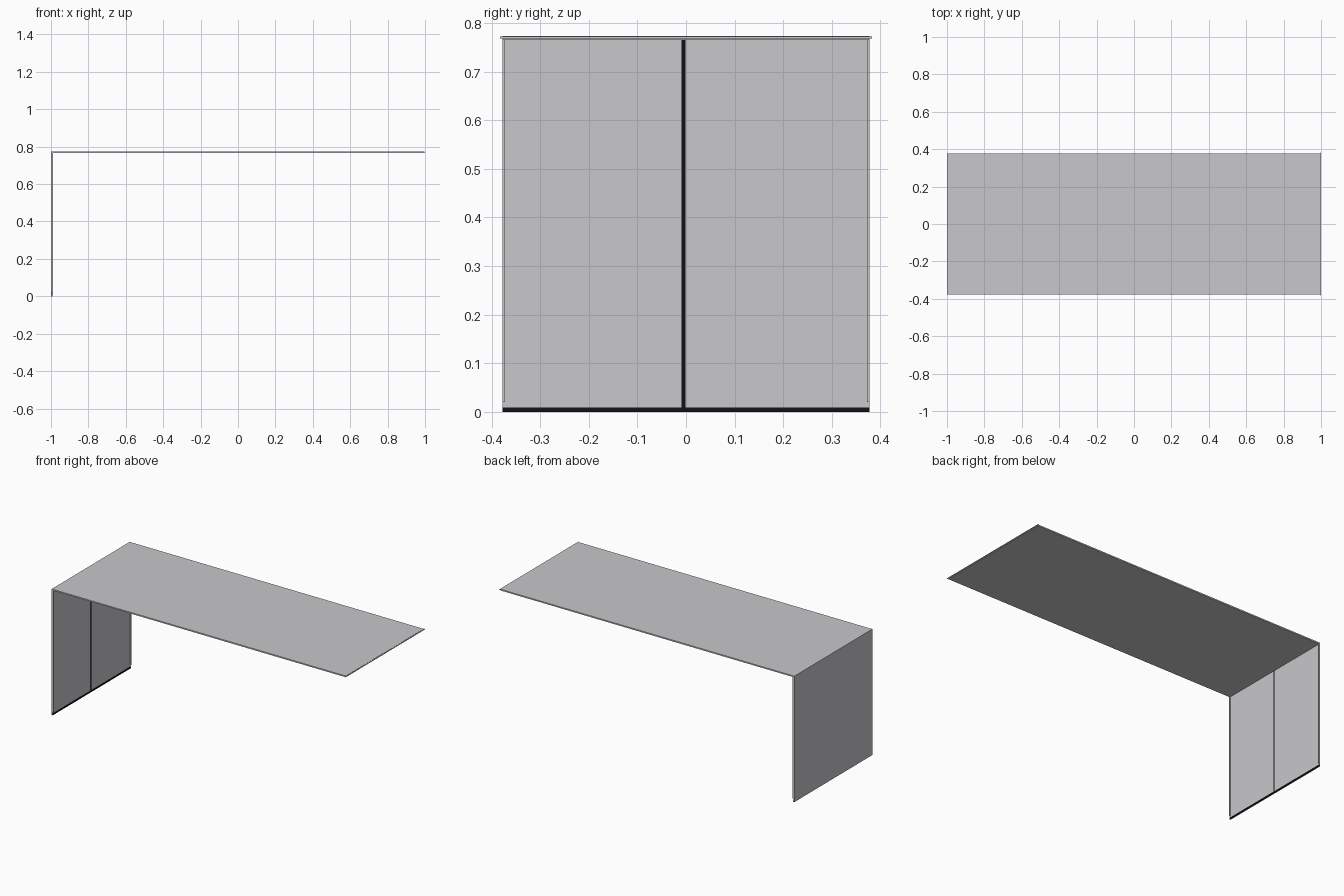
import bpy

if "Cube" in bpy.data.objects:
    bpy.data.objects.remove(bpy.data.objects["Cube"])


def material(name, rgb):
    m = bpy.data.materials.new(name)
    m.diffuse_color = (*rgb, 1)
    m.use_nodes = True
    m.node_tree.nodes["Principled BSDF"].inputs["Base Color"].default_value = m.diffuse_color
    return m


GREY = material("light grey", (0.58, 0.58, 0.595))
BLACK = material("black", (0.006, 0.006, 0.008))


def box(name, lo, hi, mat):
    """Box between two opposite corners."""
    bpy.ops.mesh.primitive_cube_add(size=1, location=[(a + b) / 2 for a, b in zip(lo, hi)])
    ob = bpy.context.object
    ob.name = name
    ob.scale = [b - a for a, b in zip(lo, hi)]
    bpy.ops.object.transform_apply(location=False, rotation=False, scale=True)
    ob.data.materials.append(mat)
    return ob


HALF = 0.378          # half depth
TOP0, TOP1 = 0.765, 0.773

# horizontal top made of five equal panels
for i in range(5):
    x = -1 + 0.4 * i
    end = x + 0.4 if i < 4 else 0.996
    box(f"top_panel_{i + 1}", (x, -HALF, TOP0), (end, HALF, TOP1), GREY)

# thin lip on the free end, slightly wider than the top
box("end_lip", (0.996, -0.383, 0.768), (1.0, 0.383, 0.772), GREY)

# upright end sheet with a folded rim down each side
box("end_sheet", (-1, -HALF, 0), (-0.995, HALF, TOP0), GREY)
for s, side in ((-1, "front"), (1, "back")):
    ys = sorted((s * (HALF - 0.005), s * HALF))
    box(f"{side}_rim", (-0.995, ys[0], 0.02), (-0.988, ys[1], TOP0), GREY)

# black seam and foot strip on the inner side
box("centre_seam", (-0.995, -0.009, 0.009), (-0.993, -0.001, TOP0), BLACK)
box("foot_strip", (-0.995, -HALF, 0), (-0.992, HALF, 0.009), BLACK)
